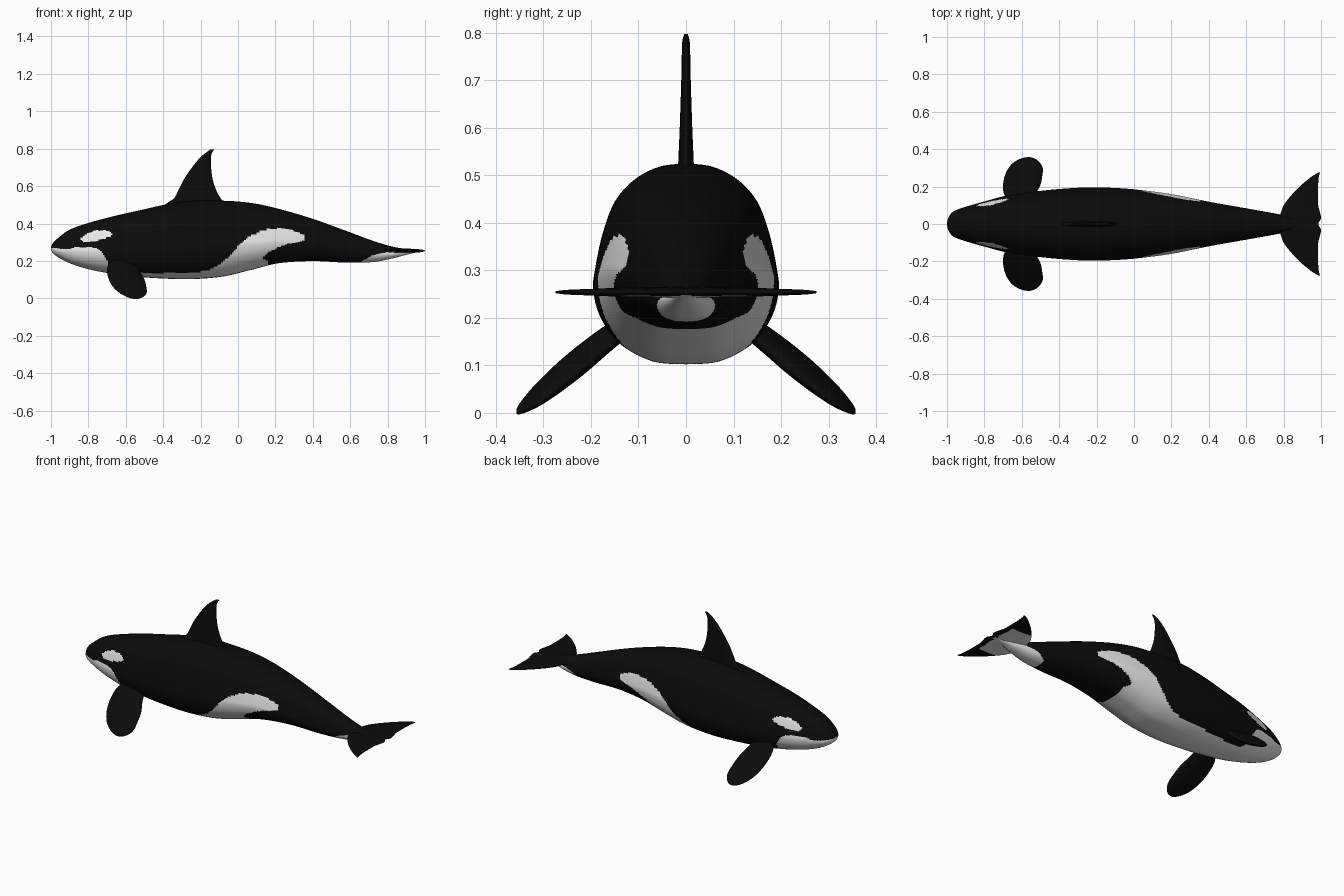
import bpy, math

if "Cube" in bpy.data.objects:
    bpy.data.objects.remove(bpy.data.objects["Cube"])


def material(name, rgb):
    m = bpy.data.materials.new(name)
    m.diffuse_color = (*rgb, 1)
    m.use_nodes = True
    m.node_tree.nodes["Principled BSDF"].inputs["Base Color"].default_value = m.diffuse_color
    return m


BLACK = material("black skin", (0.0035, 0.0035, 0.0035))
WHITE = material("white skin", (0.8, 0.8, 0.8))


def spline(pts, n):
    """Catmull-Rom curve through tuples, n steps per span."""
    out = []
    for i in range(len(pts) - 1):
        p0, p1, p2 = pts[max(i - 1, 0)], pts[i], pts[i + 1]
        p3 = pts[min(i + 2, len(pts) - 1)]
        for k in range(n):
            t = k / n
            out.append(tuple(
                0.5 * (2 * b + (c - a) * t + (2 * a - 5 * b + 4 * c - d) * t * t
                       + (3 * b - a - 3 * c + d) * t ** 3)
                for a, b, c, d in zip(p0, p1, p2, p3)))
    return out + [tuple(pts[-1])]


def loft(name, rings, is_white=None):
    """Skin a list of equal rings, cap the ends, colour faces by a rule."""
    n = len(rings[0])
    verts = [v for r in rings for v in r]
    faces = []
    for i in range(len(rings) - 1):
        for j in range(n):
            k = (j + 1) % n
            faces.append((i * n + j, i * n + k, (i + 1) * n + k, (i + 1) * n + j))
    last = (len(rings) - 1) * n
    faces += [tuple(reversed(range(n))), tuple(range(last, last + n))]
    me = bpy.data.meshes.new(name)
    me.from_pydata(verts, [], faces)
    me.materials.append(BLACK)
    me.materials.append(WHITE)
    ob = bpy.data.objects.new(name, me)
    bpy.context.collection.objects.link(ob)
    # make normals point outwards
    vol = sum(p.center.dot(p.normal) * p.area for p in me.polygons)
    if vol < 0:
        me.flip_normals()
    for p in me.polygons:
        p.use_smooth = True
        if is_white and is_white(p):
            p.material_index = 1
    return ob


def blade(name, stations, place, is_white=None, sides=24):
    """Fin from (span, leading edge, trailing edge, half thickness) stations."""
    rings = []
    for s, lead, trail, half in spline(stations, 5):
        ring = []
        for j in range(sides):
            a = 2 * math.pi * j / sides
            chord = lead + (trail - lead) * (0.5 - 0.5 * math.cos(a))
            ring.append(place(chord, s, half * math.sin(a)))
        rings.append(ring)
    return loft(name, rings, is_white)


def inside(poly, x, z):
    hit = False
    for (x1, z1), (x2, z2) in zip(poly, poly[1:] + poly[:1]):
        if (z1 > z) != (z2 > z) and x < (x2 - x1) * (z - z1) / (z2 - z1) + x1:
            hit = not hit
    return hit


# painted areas, seen from the side (x, z)
eye_patch = spline([(-.84, .322), (-.80, .35), (-.74, .364), (-.685, .358), (-.675, .335),
                    (-.73, .315), (-.80, .30), (-.835, .308), (-.84, .322)], 4)
belly = [(-1.1, 0), (-1.1, .268)] + spline(
    [(-.98, .27), (-.91, .262), (-.86, .275), (-.78, .272), (-.73, .25), (-.70, .20),
     (-.67, .148), (-.5, .135), (-.32, .137), (-.175, .147), (-.085, .192), (-.02, .255),
     (.035, .312), (.13, .362), (.25, .373), (.34, .345), (.36, .325), (.34, .305),
     (.25, .285), (.17, .25), (.135, .215), (.16, .2)], 4) + [(.18, 0)]
tail_patch = [(.66, 0), (.665, .2), (.72, .23), (.80, .248), (.95, .253), (.95, 0)]


def body_white(p):
    c = p.center
    return any(inside(a, c.x, c.z) for a in (eye_patch, belly, tail_patch))


# body: (x, top, bottom, half width) and a normalised half cross-section
stations = [(-1, .272, .264, .006), (-.992, .292, .245, .035), (-.965, .32, .222, .068),
            (-.9, .367, .188, .093), (-.8, .403, .156, .122), (-.67, .438, .131, .155),
            (-.52, .472, .114, .176), (-.38, .503, .105, .190), (-.24, .523, .103, .197),
            (-.08, .522, .117, .193), (.07, .51, .152, .179), (.22, .478, .188, .157),
            (.4, .425, .199, .120), (.58, .36, .191, .088), (.72, .308, .194, .063),
            (.82, .278, .212, .044), (.9, .264, .233, .025), (.96, .258, .248, .008)]
half = [(0, 1), (.28, .97), (.55, .84), (.76, .62), (.89, .3), (.97, -.05), (.99, -.27),
        (.91, -.54), (.7, -.8), (.36, -.97), (0, -1)]
half = spline(half, 6)
section = half + [(-y, z) for y, z in reversed(half[1:-1])]
rings = []
for x, top, bot, w in spline(stations, 16):
    mid, h = (top + bot) / 2, (top - bot) / 2
    rings.append([(x, y * w, mid + z * h) for y, z in section])
loft("body", rings, body_white)

# dorsal fin
blade("dorsal_fin",
      [(.46, -.42, -.05, .018), (.505, -.385, -.068, .017), (.535, -.342, -.093, .016),
       (.58, -.318, -.117, .014), (.635, -.29, -.135, .012), (.70, -.246, -.144, .01),
       (.75, -.205, -.145, .009), (.78, -.17, -.138, .008), (.797, -.145, -.125, .004)],
      lambda c, s, t: (c, t, s))

# pectoral fins, drooping outwards
pectoral = [(.11, -.66, -.54, .022), (.16, -.695, -.525, .026), (.21, -.70, -.50, .029),
            (.26, -.69, -.49, .028), (.30, -.67, -.488, .023), (.33, -.642, -.505, .016),
            (.35, -.605, -.53, .009), (.357, -.575, -.555, .004)]
for side, label in ((1, "left"), (-1, "right")):
    blade(label + "_pectoral_fin", pectoral,
          lambda c, s, t: (c, side * s, .09 - .75 * (s - .25) - .2 * (c + .6) + t))

# tail flukes, white under the inner part
fluke = [(.03, .775, 1.0, .012), (.06, .785, .995, .011), (.1, .80, .985, .010),
         (.15, .838, .984, .009), (.2, .885, .984, .007), (.25, .945, .988, .005),
         (.275, .985, .995, .002)]
full = [(-s, a, b, h) for s, a, b, h in reversed(fluke)] + [(0, .765, .985, .012)] + fluke
blade("tail_flukes", full, lambda c, s, t: (c, s, .254 + t),
      lambda p: p.normal.z < -.3 and abs(p.center.y) < .14 and p.center.x < .965)
